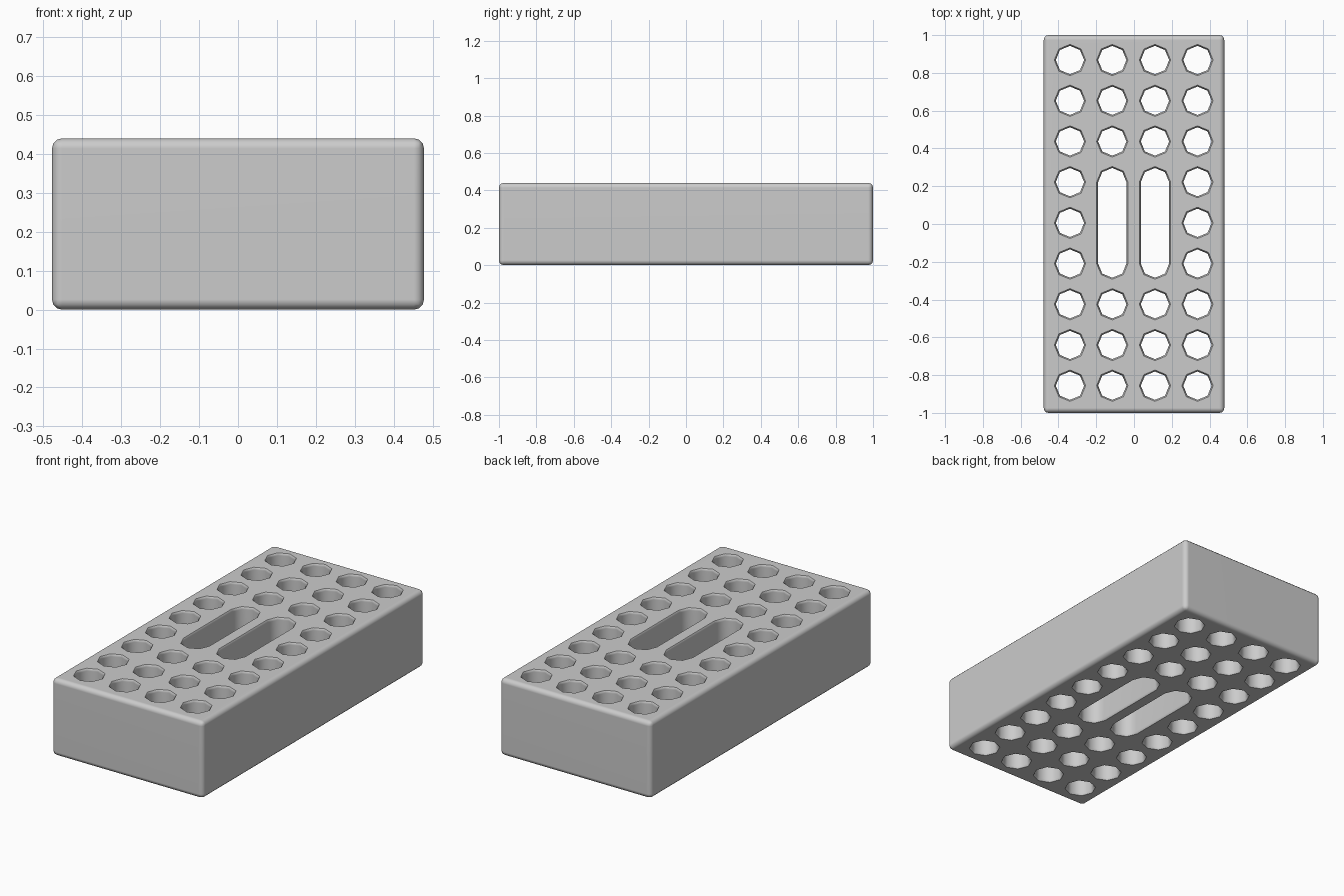
import bpy, bmesh, math

if "Cube" in bpy.data.objects:
    bpy.data.objects.remove(bpy.data.objects["Cube"])

HX, HY, H = 0.478, 1.0, 0.44
R = 0.075          # hole radius
FLARE = 0.008      # softened hole rims
XS = [-0.339, -0.115, 0.111, 0.336]
YS = [0.868 - i * 0.2155 for i in range(9)]


def add_cutter(bm, x, y0, y1):
    """Octagonal prism, stretched from y0 to y1, flared at both ends."""
    profile = [(-0.05, FLARE), (0.0, FLARE), (0.012, 0.0),
               (H - 0.012, 0.0), (H, FLARE), (H + 0.05, FLARE)]
    # eight-sided outline, split at the sides when stretched into a slot
    outline = []
    for i in range(8):
        a = i * math.pi / 4
        c, s = math.cos(a), math.sin(a)
        if y0 != y1 and i in (0, 4):
            ends = (y0, y1) if i == 0 else (y1, y0)
            outline += [(c, s, e) for e in ends]
        else:
            outline.append((c, s, y1 if s > 0 else y0))
    rings = [[bm.verts.new((x + c * (R + f), yc + s * (R + f), z))
              for c, s, yc in outline] for z, f in profile]
    n = len(outline)
    for a, b in zip(rings, rings[1:]):
        for i in range(n):
            j = (i + 1) % n
            bm.faces.new((a[i], a[j], b[j], b[i]))
    bm.faces.new(rings[0][::-1])
    bm.faces.new(rings[-1])


def make_object(name, bm):
    me = bpy.data.meshes.new(name)
    bm.to_mesh(me)
    bm.free()
    ob = bpy.data.objects.new(name, me)
    bpy.context.collection.objects.link(ob)
    return ob


# Brick body with rounded edges
bm = bmesh.new()
bmesh.ops.create_cube(bm, size=1)
for v in bm.verts:
    v.co = (v.co.x * 2 * HX, v.co.y * 2 * HY, (v.co.z + 0.5) * H)
bmesh.ops.bevel(bm, geom=bm.edges[:], offset=0.026, segments=3,
                profile=0.5, affect='EDGES')
brick = make_object("brick", bm)

# Round holes and the two central slots
bm = bmesh.new()
for ix, x in enumerate(XS):
    for iy, y in enumerate(YS):
        if ix in (1, 2) and iy in (3, 4, 5):
            continue
        add_cutter(bm, x, y, y)
    if ix in (1, 2):
        add_cutter(bm, x, YS[5], YS[3])
cutter = make_object("hole_cutter", bm)
cutter.hide_render = True

mod = brick.modifiers.new("holes", 'BOOLEAN')
mod.operation = 'DIFFERENCE'
mod.solver = 'EXACT'
mod.object = cutter
bpy.context.view_layer.objects.active = brick
brick.select_set(True)
bpy.ops.object.modifier_apply(modifier=mod.name)
bpy.data.objects.remove(cutter)

# Smooth sides and rims, flat large faces
bpy.ops.object.shade_smooth_by_angle(angle=math.radians(50))
wn = brick.modifiers.new("normals", 'WEIGHTED_NORMAL')
wn.keep_sharp = True
